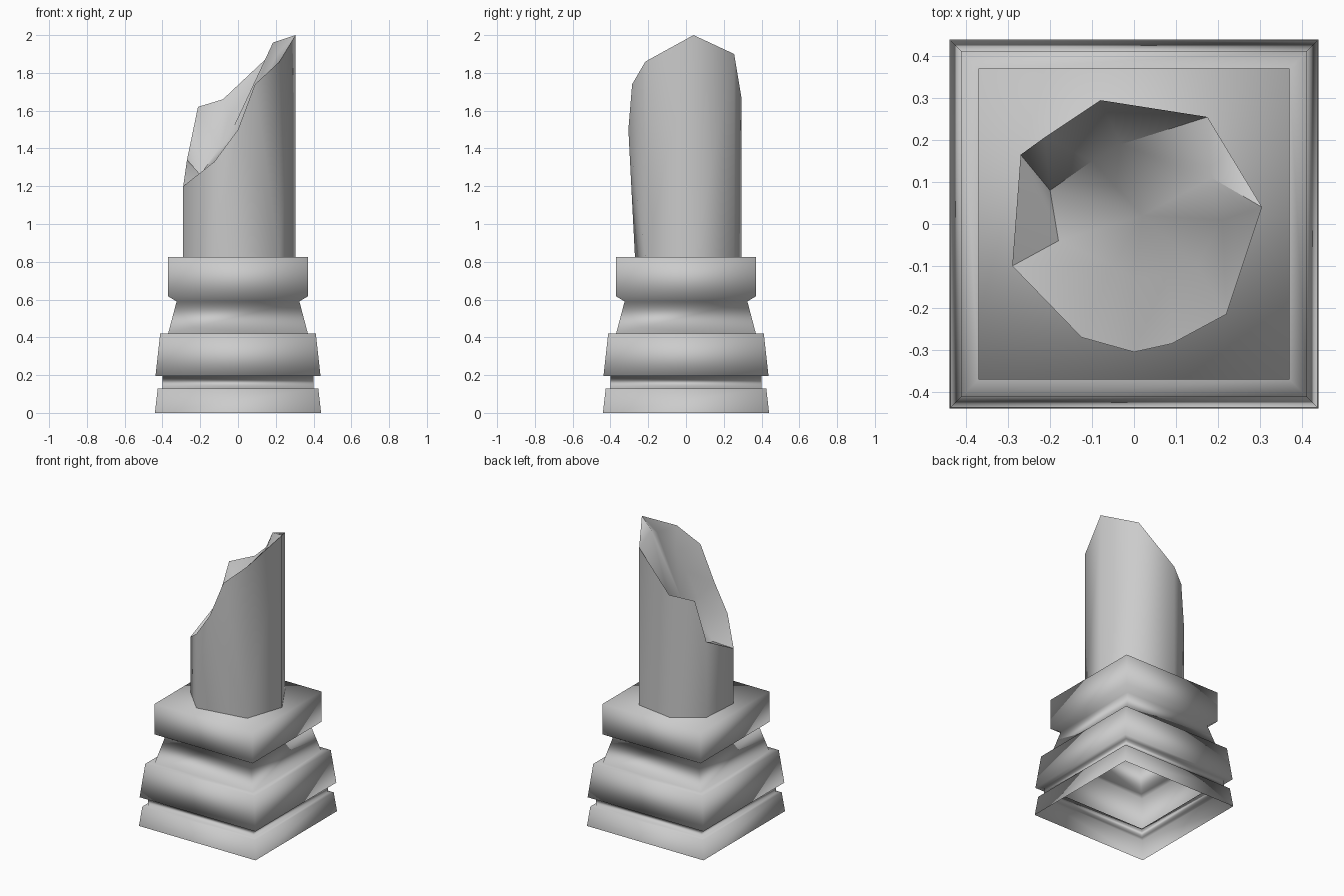
import bpy
import math

cube = bpy.data.objects.get("Cube")
if cube:
    bpy.data.objects.remove(cube, do_unlink=True)

stone = bpy.data.materials.new("grey_stone")
stone.use_nodes = True
grey = (0.6, 0.6, 0.6, 1)
stone.diffuse_color = grey
stone.node_tree.nodes["Principled BSDF"].inputs["Base Color"].default_value = grey


def build(name, verts, faces, angle):
    mesh = bpy.data.meshes.new(name)
    mesh.from_pydata(verts, [], faces)
    mesh.materials.append(stone)
    obj = bpy.data.objects.new(name, mesh)
    bpy.context.collection.objects.link(obj)
    bpy.ops.object.select_all(action="DESELECT")
    obj.select_set(True)
    bpy.context.view_layer.objects.active = obj
    bpy.ops.object.shade_smooth_by_angle(angle=math.radians(angle))
    return obj


# Stepped square pedestal, open underneath: (half width, height)
profile = [(.44, 0), (.425, .13), (.40, .13), (.40, .195), (.437, .195),
           (.412, .42), (.37, .42), (.325, .59), (.37, .617), (.37, .825)]
corners = [(-1, -1), (1, -1), (1, 1), (-1, 1)]
verts = [(w * x, w * y, z) for w, z in profile for x, y in corners]
faces = []
for level in range(len(profile) - 1):
    for i in range(4):
        a, b = level * 4 + i, level * 4 + (i + 1) % 4
        faces.append((a, b, b + 4, a + 4))
top = 4 * (len(profile) - 1)
faces.append((top, top + 1, top + 2, top + 3))
build("pedestal", verts, faces, 100)

# Broken shaft: outer rim of the fracture, counter-clockwise
rim = [(-.29, -.10, 1.20), (-.125, -.27, 1.33), (0, -.305, 1.50),
       (.09, -.285, 1.74), (.22, -.215, 1.86), (.305, .04, 2.0),
       (.175, .255, 1.90), (-.08, .295, 1.66), (-.212, .207, 1.62),
       (-.27, .165, 1.34)]
# Hollow of the fracture, one point inside each rim point
hollow = [(-.18, -.04, 1.24), (-.05, -.10, 1.38), (0, -.13, 1.46),
          (.08, -.12, 1.62), (.15, -.10, 1.75), (.21, .01, 1.90),
          (.185, .11, 1.96), (-.03, .19, 1.50), (-.10, .15, 1.40),
          (-.20, .08, 1.26)]
n = len(rim)
centre = 2 * n
verts = rim + hollow + [(.02, .02, 1.50)]
faces = []
for i in range(n):
    j = (i + 1) % n
    faces += [(i, j, n + j), (i, n + j, n + i), (n + i, n + j, centre)]

# Seven-sided foot; rim points without a foot corner fan to their neighbours
foot = {}
for i in (0, 1, 4, 5, 6, 7, 9):
    foot[i] = len(verts)
    verts.append((rim[i][0], rim[i][1], .82))
keys = list(foot)
for a, b in zip(keys, keys[1:] + keys[:1]):
    if b == a + 1 or b == 0:
        faces.append((foot[a], foot[b], b, a))
    else:
        faces.append((foot[a], foot[b], a + 1))
        faces.append((foot[a], a + 1, a))
        faces += [(foot[b], k + 1, k) for k in range(a + 1, b)]
build("broken_shaft", verts, faces, 60)
